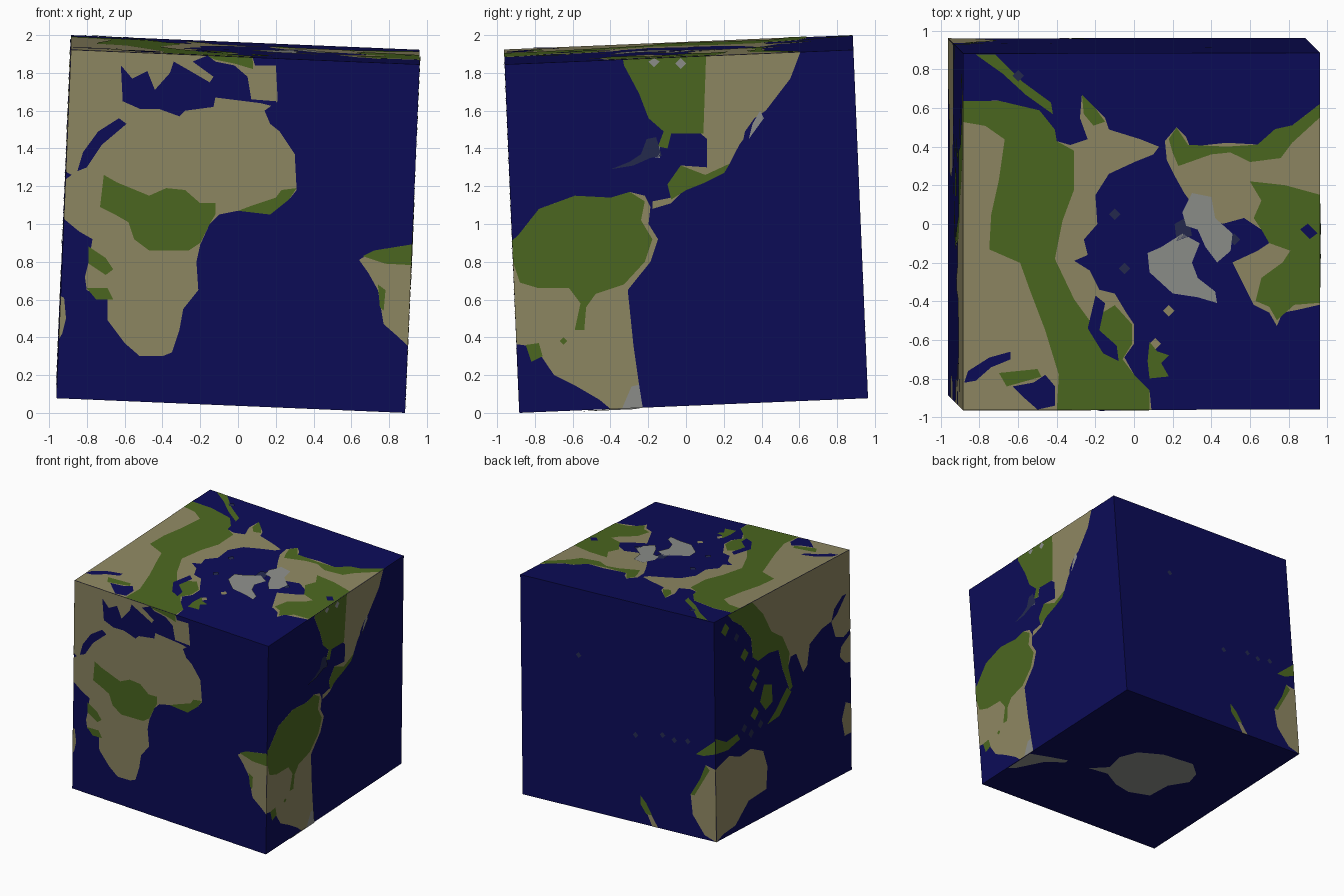
import bpy
import bmesh
from mathutils import Vector

# Remove the default object
old = bpy.data.objects.get("Cube")
if old:
    bpy.data.objects.remove(old, do_unlink=True)

SIZE = 1.848
HALF = SIZE / 2
TILT = 0.042
LIFT = TILT * HALF
CENTRE = Vector((0, 0, 1))


def linear(channel):
    c = channel / 255
    return c / 12.92 if c <= 0.04045 else ((c + 0.055) / 1.055) ** 2.4


def make_material(name, red, green, blue):
    colour = (linear(red), linear(green), linear(blue), 1)
    material = bpy.data.materials.new(name)
    material.use_nodes = True
    material.diffuse_color = colour
    shader = material.node_tree.nodes["Principled BSDF"]
    shader.inputs["Base Color"].default_value = colour
    shader.inputs["Roughness"].default_value = 0.9
    return material


# Each colour has a height layer, so that forest lies on land and lakes lie on forest
SEA = make_material("sea_navy", 12, 12, 88)
LAND = make_material("land_tan", 143, 136, 99)
FOREST = make_material("forest_green", 76, 104, 32)
ICE = make_material("ice_grey", 141, 143, 139)
ISLE = make_material("island_slate", 36, 42, 78)
LAYER = {LAND: 1, FOREST: 2, SEA: 3, ICE: 4, ISLE: 4}

# Cube sides: right axis, up axis, drawing scale, shift across, shift up, twist
X, Y, Z = Vector((1, 0, 0)), Vector((0, 1, 0)), Vector((0, 0, 1))
PERCENT = SIZE / 100
SIDES = {
    "front": (X, Z, 0.01, 0, LIFT - 1, TILT),
    "right": (Y, Z, 0.01, 0, LIFT - 1, -TILT),
    "top": (X, Y, 0.01, -LIFT, LIFT, 0),
    "back": (-X, Z, PERCENT, -HALF, -HALF, 0),
    "left": (-Y, Z, PERCENT, -HALF, -HALF, 0),
    "bottom": (-X, Y, PERCENT, -HALF, -HALF, 0),
}


def add_object(name, bm, material):
    mesh = bpy.data.meshes.new(name)
    bm.to_mesh(mesh)
    bm.free()
    mesh.materials.append(material)
    obj = bpy.data.objects.new(name, mesh)
    obj.location = CENTRE
    obj.rotation_euler = (TILT, TILT, 0.002)
    bpy.context.scene.collection.objects.link(obj)
    return obj


def clamp(value):
    return max(-HALF, min(HALF, value))


def plate(name, side, material, outline):
    """Lay a thin flat patch with the given outline on one side of the cube."""
    right, up, scale, across, rise, twist = SIDES[side]
    normal = right.cross(up)
    height = HALF + 0.0015 * LAYER[material]
    corners = []
    for a, b in outline:
        a, b = a * scale + across, b * scale + rise
        u, v = clamp(a - twist * b), clamp(b + twist * a)
        point = right * u + up * v + normal * height
        if not corners or (point - corners[-1]).length > 0.0001:
            corners.append(point)
    bm = bmesh.new()
    face = bm.faces.new([bm.verts.new(p) for p in corners])
    face.normal_update()
    if face.normal.dot(normal) < 0:
        face.normal_flip()
    add_object(name, bm, material)


def islets(name, side, material, radius, spots):
    """Scatter small diamond islands."""
    r = radius
    for number, (a, b) in enumerate(spots):
        plate(f"{name}_{number}", side, material,
              [(a - r, b), (a, b - r), (a + r, b), (a, b + r)])


# Ocean cube
ocean = bmesh.new()
bmesh.ops.create_cube(ocean, size=SIZE)
add_object("ocean_cube", ocean, SEA)

# Front side: southern continent, inland seas, coast at the right edge
plate("front_continent", "front", LAND, [
    (-95, 199), (8, 196), (9, 184), (20, 184), (21, 165), (14, 160), (17, 153), (22, 149),
    (30, 137), (31, 118), (27, 113), (17, 105), (0, 107), (-10, 105), (-15, 100), (-20, 89),
    (-22, 80), (-21, 65), (-29, 55), (-31, 44), (-35, 32), (-40, 30), (-52, 30), (-60, 37),
    (-69, 49), (-69, 60), (-80, 65), (-81, 72), (-79, 80), (-77, 92), (-84, 96), (-99, 103),
    (-99, 124), (-88, 126), (-99, 128)])
plate("front_middle_sea", "front", SEA, [
    (-62, 184), (-61, 165), (-52, 161), (-42, 161), (-31, 157), (-28, 160), (-13, 162),
    (-12, 167), (12, 164), (20, 162), (20, 165), (7, 166), (5, 178), (-2, 184), (-12, 186),
    (-16, 191), (-24, 186), (-13, 178), (-15, 175), (-27, 182), (-34, 186), (-36, 180),
    (-44, 171), (-48, 181), (-56, 177)])
plate("front_narrow_sea", "front", SEA, [
    (-85, 128), (-80, 130), (-72, 142), (-59, 153), (-63, 156), (-74, 149), (-82, 138)])
plate("front_jungle", "front", FOREST, [
    (-71, 126), (-64, 122), (-47, 115), (-38, 119), (-28, 118), (-20, 111), (-12, 111),
    (-12, 105), (-15, 100), (-20, 90), (-26, 86), (-47, 86), (-55, 92), (-58, 101),
    (-65, 105), (-73, 109)])
plate("front_coast_forest", "front", FOREST, [
    (0, 107), (8, 110), (20, 114), (23, 118), (31, 119), (27, 113), (17, 105)])
plate("front_east_forest", "front", FOREST, [
    (-79, 88), (-70, 82), (-66, 76), (-70, 73), (-79, 79)])
plate("front_south_forest", "front", FOREST, [(-80, 66), (-69, 66), (-66, 60), (-75, 60)])
plate("front_north_forest", "front", FOREST, [
    (-40, 190), (-28, 196), (8, 196), (8, 182), (-2, 185), (-12, 187), (-18, 191)])
plate("front_edge_coast", "front", LAND, [
    (64, 81), (72, 86), (98, 89), (98, 35), (85, 40), (77, 47), (74, 65), (69, 74)])
plate("front_edge_forest", "front", FOREST, [(66, 83), (72, 86), (98, 89), (98, 78), (78, 79)])
plate("front_edge_strip", "front", FOREST, [(74, 68), (78, 65), (77, 54), (75, 56)])
plate("front_edge_island", "front", LAND, [(-99, 62), (-92, 61), (-91, 50), (-93, 42), (-99, 39)])

# Right side: two continents joined by a land bridge
plate("right_south_continent", "right", LAND, [
    (-99, 91), (-89, 94), (-78, 108), (-59, 115), (-40, 114), (-30, 117), (-22, 115),
    (-19, 109), (-20, 100), (-15, 92), (-19, 80), (-31, 65), (-28, 36), (-25, 15), (-23, 1),
    (-40, 1), (-46, 7), (-58, 14), (-70, 20), (-80, 35), (-99, 36)])
plate("right_jungle", "right", FOREST, [
    (-99, 91), (-89, 94), (-78, 108), (-59, 115), (-40, 114), (-30, 117), (-22, 112),
    (-24, 102), (-18, 92), (-22, 80), (-33, 68), (-48, 63), (-53, 56), (-54, 44), (-59, 44),
    (-56, 58), (-62, 66), (-78, 66), (-88, 69), (-99, 80)])
plate("right_south_grove", "right", FOREST, [(-85, 36), (-78, 37), (-76, 30), (-82, 27)])
islets("right_small_grove", "right", FOREST, 2, [(-65, 38)])
plate("right_ice_tip", "right", ICE, [(-34, 1), (-23, 1), (-25, 15), (-29, 14)])
plate("right_north_continent", "right", LAND, [
    (-34, 199), (-33, 184), (-25, 169), (-20, 156), (-12, 149), (-15, 141), (-10, 140),
    (-8, 148), (5, 150), (11, 145), (11, 130), (-3, 131), (-10, 121), (-8, 114), (-18, 112),
    (-18, 108), (-8, 111), (0, 119), (10, 123), (23, 132), (28, 142), (42, 160), (55, 177),
    (60, 199)])
plate("right_north_forest", "right", FOREST, [
    (-34, 199), (-33, 184), (-25, 169), (-20, 156), (-12, 149), (-15, 141), (-10, 140),
    (-8, 148), (9, 148), (10, 199)])
plate("right_bridge_forest", "right", FOREST, [
    (-3, 131), (10, 126), (23, 132), (20, 127), (10, 122), (0, 118), (-8, 113), (-10, 121)])
plate("right_gulf", "right", SEA, [(30, 144), (38, 152), (42, 160), (36, 156), (31, 149)])
plate("right_ice_shore", "right", ICE, [(33, 145), (41, 156), (39, 160), (35, 153)])
plate("right_island_chain", "right", ISLE, [
    (-40, 129), (-28, 131), (-19, 135), (-13, 136), (-16, 146), (-21, 145), (-24, 137),
    (-30, 133)])
plate("right_grey_island", "right", ICE, [(-21, 136), (-14, 135), (-14, 141), (-19, 140)])
islets("right_lake", "right", ICE, 3, [(-17, 186), (-3, 185)])

# Top side: two continents around the polar sea
plate("top_west_continent", "top", LAND, [
    (-99, 64), (-70, 64), (-49, 59), (-41, 49), (-40, 43), (-33, 41), (-24, 44), (-28, 55),
    (-27, 67), (-20, 60), (-15, 55), (-13, 49), (3, 44), (13, 40), (10, 36), (0, 32),
    (-13, 26), (-20, 15), (-19, 0), (-26, -8), (-24, -16), (-31, -19), (-23, -24),
    (-18, -34), (-10, -36), (-4, -46), (0, -52), (0, -62), (-5, -69), (0, -78), (8, -86),
    (9, -99), (-99, -99)])
plate("top_west_forest", "top", FOREST, [
    (-99, 64), (-70, 64), (-49, 59), (-41, 49), (-40, 43), (-31, 38), (-31, 18), (-37, 2),
    (-41, -18), (-31, -39), (-23, -50), (-10, -42), (-1, -52), (-1, -62), (-6, -70),
    (0, -78), (8, -86), (8, -99), (-40, -99), (-39, -78), (-46, -55), (-54, -34),
    (-59, -20), (-75, -13), (-74, 5), (-70, 23), (-67, 44), (-77, 51), (-99, 53)])
plate("top_clearing", "top", LAND, [(-70, 15), (-60, 18), (-49, 27), (-53, 16), (-62, 12)])
plate("top_cape_forest", "top", FOREST, [(-27, 67), (-20, 60), (-15, 53), (-21, 51), (-26, 57)])
plate("top_gulf", "top", SEA, [
    (-20, -37), (-15, -41), (-18, -55), (-9, -63), (-8, -71), (-16, -67), (-24, -54)])
plate("top_long_sea", "top", SEA, [
    (-88, -82), (-86, -76), (-75, -69), (-64, -66), (-64, -70), (-74, -74), (-82, -81)])
plate("top_south_sea", "top", SEA, [
    (-63, -84), (-52, -82), (-46, -78), (-41, -84), (-41, -94), (-50, -96), (-58, -89)])
plate("top_south_forest", "top", FOREST, [(-70, -77), (-50, -75), (-48, -79), (-66, -84)])
plate("top_corner_islands", "top", FOREST, [
    (-82, 88), (-72, 88), (-65, 81), (-58, 74), (-43, 63), (-42, 57), (-56, 67), (-68, 78)])
plate("top_west_island", "top", FOREST, [
    (8, -61), (12, -66), (18, -68), (14, -72), (18, -79), (8, -80), (7, -71)])
islets("top_ice_island", "top", LAND, 3, [(18, -45), (11, -62)])
plate("top_east_continent", "top", LAND, [
    (16, 43), (22, 50), (27, 45), (29, 40), (48, 42), (65, 41), (73, 49), (82, 51), (99, 62),
    (99, -42), (83, -45), (77, -46), (74, -53), (70, -46), (62, -42), (58, -34), (51, -20),
    (64, -14), (70, -10), (66, -3), (57, 3), (46, 0), (34, 5), (26, 16), (21, 25), (17, 33)])
plate("top_coast_forest", "top", FOREST, [
    (18, 44), (22, 50), (28, 41), (48, 40), (64, 41), (73, 49), (82, 51), (99, 62), (99, 55),
    (82, 42), (76, 34), (60, 32), (50, 37), (40, 36), (23, 30), (20, 37)])
plate("top_east_forest", "top", FOREST, [
    (60, 22), (78, 20), (99, 15), (99, -41), (83, -42), (74, -50), (70, -43), (63, -40),
    (66, -28), (77, -20), (81, -14), (70, -10), (66, -3), (62, 3), (66, 12)])
plate("top_lake", "top", SEA, [(86, -3), (90, 0), (95, -5), (91, -8)])
plate("top_ice_land", "top", ICE, [
    (7, -15), (8, -25), (20, -36), (33, -38), (43, -41), (42, -35), (33, -28), (30, -20),
    (34, -10), (25, -5), (14, -12)])
plate("top_ice_islands", "top", ICE, [
    (25, 6), (30, 16), (40, 14), (42, 3), (51, -5), (50, -14), (43, -20), (37, -12),
    (33, -3), (27, -1)])
plate("top_slate_island", "top", ISLE, [(21, 0), (28, 4), (30, -6), (22, -9)])
islets("top_polar_islet", "top", ISLE, 3, [(-5, -23), (-10, 5), (52, -8), (-60, 77)])

# Left side: mainland, archipelago and the southern land shared with the back
plate("left_continent", "left", LAND, [
    (10, 100), (14, 96), (20, 92), (27, 84), (28, 75), (32, 72), (40, 73), (47, 72), (50, 62),
    (55, 51), (57, 52), (54, 62), (56, 66), (60, 66), (65, 56), (68, 58), (70, 67), (79, 71),
    (86, 72), (89, 64), (95, 62), (100, 64), (100, 100)])
plate("left_forest", "left", FOREST, [
    (10, 100), (14, 96), (20, 92), (27, 84), (28, 75), (32, 72), (40, 73), (47, 72), (50, 62),
    (55, 51), (57, 52), (54, 62), (55, 68), (50, 77), (42, 82), (36, 92), (28, 100)])
plate("left_narrow_gulf", "left", SEA, [(86, 72), (90, 74), (97, 81), (94, 81), (88, 77)])
plate("left_horn", "left", LAND, [(100, 62), (93, 58), (92, 54), (96, 50), (100, 49)])
plate("left_edge_island", "left", LAND, [(100, 30), (96, 32), (93, 25), (95, 17), (100, 17)])
plate("left_big_island", "left", FOREST, [(36, 60), (42, 58), (42, 50), (37, 48), (33, 53)])
plate("left_long_island", "left", FOREST, [(53, 53), (56, 50), (47, 42), (38, 41), (44, 45)])
islets("left_islet", "left", FOREST, 3, [(28, 62), (30, 67), (29, 49), (22, 78), (8, 94)])
islets("left_slate_islet", "left", ISLE, 2, [(33, 43), (26, 41), (21, 45), (16, 88)])
plate("left_jungle_island", "left", FOREST, [(0, 47), (8, 43), (16, 44), (18, 41), (9, 39), (0, 40)])
plate("left_south_land", "left", LAND, [
    (0, 33), (10, 36), (18, 33), (26, 34), (35, 30), (38, 22), (37, 12), (24, 11), (14, 3),
    (5, 2), (0, 0)])

# Back side: open ocean with the edge of the southern land and far islands
plate("back_south_land", "back", LAND, [
    (100, 33), (95, 34), (93, 28), (87, 19), (88, 10), (94, 2), (100, 0)])
plate("back_coast_forest", "back", FOREST, [(95, 34), (97, 32), (89, 19), (87, 19), (92, 27)])
plate("back_jungle_island", "back", FOREST, [(100, 46), (95, 42), (90, 38), (94, 38), (100, 40)])
plate("back_long_island", "back", FOREST, [(61, 13), (64, 10), (67, 5), (64, 5), (61, 9)])
plate("back_long_island_tip", "back", LAND, [(64, 6), (66, 6), (70, 0), (67, 0)])
islets("back_islet", "back", ISLE, 1.4, [(30, 70), (59, 40), (73, 43), (79, 42), (86, 43)])

# Bottom side: polar ice
plate("bottom_ice_land", "bottom", ICE, [
    (30, 38), (37, 44), (35, 53), (39, 61), (50, 66), (66, 67), (73, 61), (75, 54), (69, 46),
    (68, 35), (58, 32), (49, 34), (40, 39)])
plate("bottom_ice_tail", "bottom", ICE, [
    (0, 33), (10, 36), (18, 38), (18, 36), (10, 31), (3, 20), (0, 18)])
